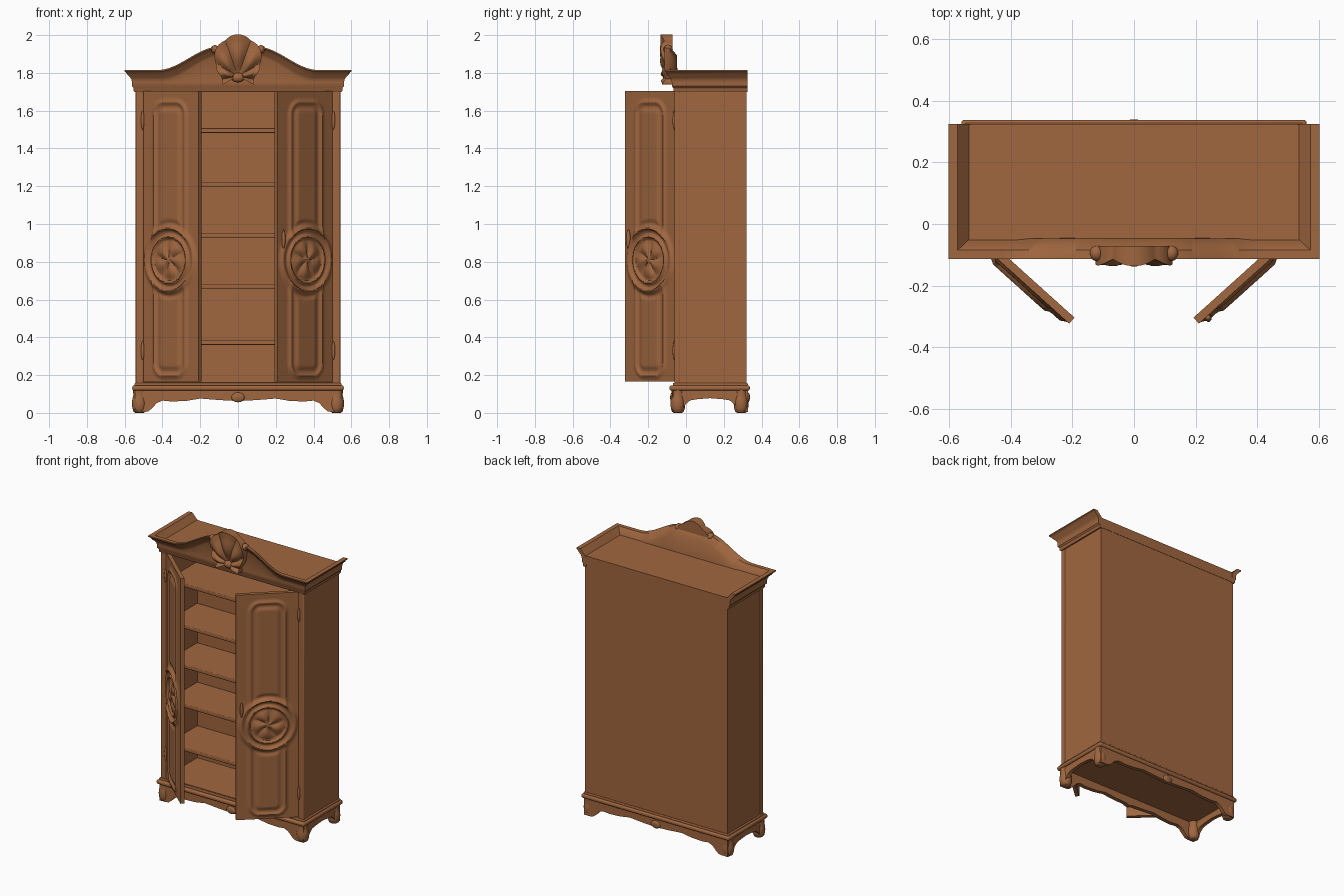
import bpy, bmesh, math
from mathutils import Vector

if "Cube" in bpy.data.objects:
    bpy.data.objects.remove(bpy.data.objects["Cube"])

wood = bpy.data.materials.new("carved brown wood")
wood.diffuse_color = (0.352, 0.135, 0.050, 1)
wood.use_nodes = True
wood.node_tree.nodes["Principled BSDF"].inputs["Base Color"].default_value = wood.diffuse_color


def finish(name, bm, bevel=0):
    bmesh.ops.recalc_face_normals(bm, faces=bm.faces[:])
    me = bpy.data.meshes.new(name)
    bm.to_mesh(me)
    bm.free()
    me.materials.append(wood)
    ob = bpy.data.objects.new(name, me)
    bpy.context.collection.objects.link(ob)
    if bevel:
        m = ob.modifiers.new("soft edge", 'BEVEL')
        m.width, m.segments = bevel, 3
    return ob


def box(name, x0, x1, y0, y1, z0, z1, bevel=0):
    bm = bmesh.new()
    bmesh.ops.create_cube(bm, size=1)
    for v in bm.verts:
        v.co = ((x0 + x1) / 2 + v.co.x * (x1 - x0), (y0 + y1) / 2 + v.co.y * (y1 - y0),
                (z0 + z1) / 2 + v.co.z * (z1 - z0))
    return finish(name, bm, bevel)


def ball(name, c, r):
    bm = bmesh.new()
    bmesh.ops.create_uvsphere(bm, u_segments=20, v_segments=12, radius=1)
    for v in bm.verts:
        v.co = [c[i] + v.co[i] * r[i] for i in range(3)]
    return finish(name, bm)


def loft(name, rings):
    bm = bmesh.new()
    rs = [[bm.verts.new(p) for p in r] for r in rings]
    n = len(rs[0])
    for a, b in zip(rs, rs[1:]):
        for i in range(n):
            bm.faces.new((a[i], a[(i + 1) % n], b[(i + 1) % n], b[i]))
    bm.faces.new(rs[0])
    bm.faces.new(rs[-1])
    return finish(name, bm)


def relief(name, nu, nv, f, back):
    """Carved sheet f(u, v) closed by a flat back."""
    bm = bmesh.new()
    g = [[bm.verts.new(f(i / nu, j / nv)) for j in range(nv + 1)] for i in range(nu + 1)]
    for i in range(nu):
        for j in range(nv):
            bm.faces.new((g[i][j], g[i + 1][j], g[i + 1][j + 1], g[i][j + 1]))
    rim = [e for e in bm.edges if e.is_boundary]
    new = bmesh.ops.extrude_edge_only(bm, edges=rim)["geom"]
    for v in new:
        if isinstance(v, bmesh.types.BMVert):
            v.co = back(v.co)
    bmesh.ops.holes_fill(bm, edges=[e for e in bm.edges if e.is_boundary], sides=0)
    return finish(name, bm)


def smooth(t):
    t = min(1, max(0, t))
    return t * t * (3 - 2 * t)


# cabinet box, shelves and roof
for s, side in ((-1, "left"), (1, "right")):
    box(side + "_side_panel", *sorted((s * .515, s * .54)), -.055, .32, .14, 1.76)
    box(side + "_front_stile", *sorted((s * .50, s * .542)), -.062, -.03, .14, 1.71, .005)
box("back_panel", -.54, .54, .295, .32, .14, 1.77)
box("roof", -.535, .535, -.06, .322, 1.705, 1.775)
box("floor_board", -.52, .52, -.06, .30, .14, .163)
for z in (1.495, 1.21, .94, .67, .372):
    box("shelf", -.516, .516, -.02, .296, z - .012, z + .012, .005)

# crown moulding: offsets outward, lower part at fixed height, upper part follows the top line
LOW = [(-.01, 1.70), (.008, 1.70), (.012, 1.706), (.012, 1.72), (.02, 1.73), (.02, 1.75)]
HIGH = [(.022, -.052), (.028, -.04), (.042, -.026), (.050, -.012), (.058, -.008), (.058, 0), (.03, 0), (-.008, -.045)]


def crown(top):
    return LOW + [(o, top + z) for o, z in HIGH]


def top_line(x):
    return 1.815 + .122 * smooth((.43 - abs(x)) / .32) ** 1.1


loft("pediment", [[(t / 40 * (.54 + o * 1.06), -.055 - o, z) for o, z in crown(top_line(t / 40 * .6))]
                  for t in range(-40, 41)])
for s in (-1, 1):
    loft("side_crown", [[(s * (.54 + o * 1.06), y if y > 0 else -.055 - o, z) for o, z in crown(1.815)]
                        for y in (-1, .325)])


# shell crest
def shell(u, v):
    a = math.radians(-28 + 236 * u)
    up = max(0, math.sin(a))
    rib = abs(math.cos(4.5 * (a - math.pi / 2)))
    r = (.04 + .96 * v) * (.083 + .128 * up ** 1.3 + .011 * rib)
    y = -.095 - .022 * rib * smooth(v * 2) - .016 * math.sin(math.pi * min(v, .8)) - .01 * v * up
    return (r * math.cos(a), y, 1.782 + r * math.sin(a))


relief("shell_crest", 108, 14, shell, lambda c: (c.x, -.072, c.z))
ball("shell_root", (0, -.10, 1.775), (.035, .022, .025))
for s in (-1, 1):
    ball("pediment_scroll", (s * .122, -.095, 1.925), (.022, .025, .022))

# doors, carved on the outside
W, Z0, Z1, T = .39, .165, 1.705, .026
MID = Vector((.19, .81))


def carving(u, z):
    p = Vector((u, z)) - MID
    r, a = p.length, math.atan2(p.y, p.x)
    # arched panel interrupted by a round boss
    qx, qz = abs(u - .19) - .045, abs(z - .92) - .66
    d = math.hypot(max(qx, 0), max(qz, 0)) + min(max(qx, qz), 0) - .065
    d = max(d, .165 - r)
    h = 0
    if r > .16 or d < 0:
        h += .010 * math.exp(-(d / .012) ** 2) + .009 * smooth((-d - .025) / .03)
    h += .013 * math.exp(-((r - .168) / .016) ** 2)
    h += .016 * math.exp(-((r - .122) / .010) ** 2)
    if r < .11:
        h += .017 * abs(math.cos(2.5 * a + 6 * r)) * math.sin(math.pi * r / .11)
        h += .014 * math.exp(-(r / .02) ** 2)
    return h * smooth(min(u, W - u) / .015)


for s, side in ((-1, "left"), (1, "right")):
    H = Vector((s * .50, -.062, 0))
    D = Vector((-s * .743, -.669, 0))
    N = Vector((s * .669, -.743, 0))

    def face(a, b):
        u, z = a * W, Z0 + b * (Z1 - Z0)
        return H + D * u + N * carving(u, z) + Vector((0, 0, z))

    relief(side + "_door", 64, 250, face, lambda c: c - N * T)
    for z in (1.55, .33):
        ball(side + "_hinge", (s * .505, -.062, z), (.009, .009, .05))
    if s > 0:
        k = H + D * .355 + N * .008
        ball("door_handle", (k.x, k.y, .92), (.010, .012, .05))

# base moulding
box("base_moulding", -.56, .56, -.088, .338, .118, .146, .011)
box("base_step", -.548, .548, -.07, .327, .142, .158, .005)

# scalloped aprons with bracket feet
FRONT = [(0, .056), (.025, .064), (.1, .068), (.2, .076), (.27, .064), (.35, .06), (.40, .065),
         (.43, .052), (.455, .025), (.475, .008), (.50, .004), (.545, .004), (.545, .12)]
SIDE = [(0, .078), (.07, .072), (.105, .066), (.13, .045), (.15, .015), (.165, .004), (.185, .004), (.185, .12)]


def apron(name, half, place, a, b):
    pts = half + [(-x, z) for x, z in reversed(half) if x > 0]
    loft(name, [[place(x, z, w) for x, z in pts] for w in (a, b)])


apron("front_apron", FRONT, lambda x, z, w: (x, w, z), -.072, -.045)
apron("back_apron", FRONT, lambda x, z, w: (x, w, z), .302, .327)
for s in (-1, 1):
    apron("side_apron", SIDE, lambda y, z, w: (s * w, y + .127, z), .522, .547)

# rounded feet, turned profile
FOOT = [(.022, 0), (.031, .006), (.037, .025), (.040, .05), (.037, .075), (.032, .095), (.034, .12)]
for sx in (-1, 1):
    for y in (-.043, .292):
        loft("foot", [[(sx * .522 + r * math.cos(k * math.pi / 12), y + r * math.sin(k * math.pi / 12), z)
                       for k in range(24)] for r, z in FOOT])
for y in (-.072, .327):
    ball("apron_ornament", (0, y, .082), (.035, .012, .026))

bpy.ops.object.select_all(action='SELECT')
bpy.context.view_layer.objects.active = bpy.context.selected_objects[0]
bpy.ops.object.shade_smooth_by_angle(angle=math.radians(40))
